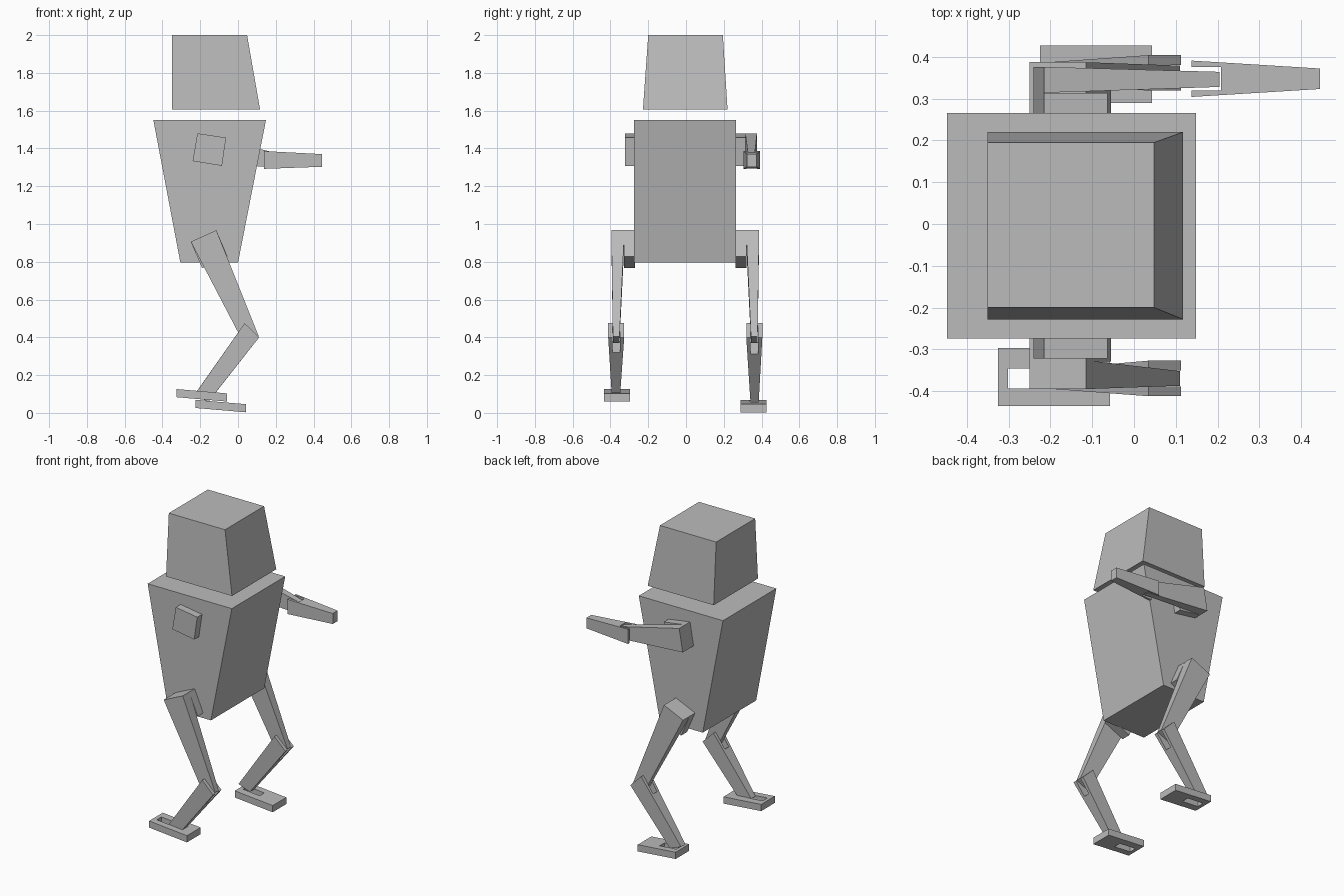
import bpy, bmesh

if "Cube" in bpy.data.objects:
    bpy.data.objects.remove(bpy.data.objects["Cube"])

MID = -0.004  # y of the symmetry plane

grey = bpy.data.materials.new("plain_grey")
grey.diffuse_color = (0.5, 0.5, 0.5, 1)
grey.use_nodes = True
grey.node_tree.nodes["Principled BSDF"].inputs["Base Color"].default_value = grey.diffuse_color


def make(name, verts, faces):
    """Closed flat-shaded mesh with outward normals."""
    me = bpy.data.meshes.new(name)
    me.from_pydata(verts, [], faces)
    bm = bmesh.new()
    bm.from_mesh(me)
    bmesh.ops.recalc_face_normals(bm, faces=bm.faces)
    bm.to_mesh(me)
    bm.free()
    me.materials.append(grey)
    ob = bpy.data.objects.new(name, me)
    bpy.context.collection.objects.link(ob)
    return ob


def lerp(a, b, t):
    return [a[i] + (b[i] - a[i]) * t for i in range(2)]


def slab(name, top, bottom, rings):
    """Limb lying between two xz lines. rings hold (t along limb, y) outlines;
    a second ring cuts a hole through it."""
    verts, faces, starts = [], [], []
    for ring in rings:
        n, s = len(ring), len(verts)
        starts.append(s)
        for line in (top, bottom):
            for t, y in ring:
                x, z = lerp(line[0], line[1], t)
                verts.append((x, y, z))
        faces += [(s + i, s + (i + 1) % n, s + n + (i + 1) % n, s + n + i) for i in range(n)]
    n = len(rings[0])
    if len(rings) == 1:
        faces += [tuple(range(n)), tuple(range(n, 2 * n))]
    else:
        a, b = starts
        for o in (0, n):
            faces += [(a + o + i, a + o + (i + 1) % n, b + o + (i + 1) % n, b + o + i)
                      for i in range(n)]
    return make(name, verts, faces)


def taper(y0, y1, y2, y3):
    """Outline from width y0..y1 at the start to y2..y3 at the end."""
    return [(0, y0), (0, y1), (1, y3), (1, y2)]


def fork(y0, y1, s0, s1, depth, y2, y3):
    """Tapered outline with an open slot s0..s1 cut in at the start."""
    return [(0, y0), (0, s0), (depth, s0), (depth, s1), (0, s1), (0, y1), (1, y3), (1, y2)]


def block(name, low, high):
    """Tapered box; low and high are (x0, x1, y0, y1, z)."""
    v = [(x, y, r[4]) for r in (low, high)
         for x, y in ((r[0], r[2]), (r[1], r[2]), (r[1], r[3]), (r[0], r[3]))]
    f = [(0, 1, 2, 3), (4, 5, 6, 7)] + [(i, (i + 1) % 4, 4 + (i + 1) % 4, 4 + i) for i in range(4)]
    return make(name, v, f)


def side(outline, s):
    return [(t, MID + s * y) for t, y in outline]


# Head and torso
block("head", (-0.35, 0.117, -0.228, 0.22, 1.605), (-0.35, 0.048, -0.2, 0.195, 2.0))
block("torso", (-0.305, 0.0, -0.274, 0.266, 0.795), (-0.448, 0.148, -0.274, 0.266, 1.55))

for s, label in ((-1, "right"), (1, "left")):
    # Shoulder stub
    slab(label + "_shoulder", [(-0.215, 1.48), (-0.063, 1.457)], [(-0.24, 1.333), (-0.085, 1.308)],
         [side(taper(0.265, 0.318, 0.265, 0.318), s)])
    # Hip stub and thigh
    slab(label + "_hip", [(-0.115, 0.967), (-0.055, 0.828)], [(-0.25, 0.906), (-0.19, 0.766)],
         [side(taper(0.265, 0.325, 0.265, 0.325), s)])
    slab(label + "_thigh", [(-0.115, 0.967), (0.11, 0.405)], [(-0.25, 0.906), (0.03, 0.37)],
         [side(taper(0.322, 0.391, 0.348, 0.383), s)])
    # Forked shin
    ends = ((-0.218, 0.113), (-0.13, 0.093)) if s < 0 else ((-0.235, 0.09), (-0.155, 0.06))
    slab(label + "_shin", [(0.035, 0.475), ends[0]], [(0.112, 0.4), ends[1]],
         [side(fork(0.323, 0.408, 0.346, 0.385, 0.26, 0.345, 0.389), s)])
    # Foot with ankle hole
    dx, dz = (0, 0) if s < 0 else (0.1, -0.057)
    foot = [[(-0.325 + dx, 0.126 + dz), (-0.057 + dx, 0.103 + dz)],
            [(-0.325 + dx, 0.083 + dz), (-0.057 + dx, 0.06 + dz)]]
    slab(label + "_foot", *foot,
         [side(taper(0.293, 0.431, 0.293, 0.431), s),
          side([(0.09, 0.342), (0.09, 0.389), (0.53, 0.389), (0.53, 0.342)], s)])

# Single arm
slab("left_upper_arm", [(-0.215, 1.48), (0.205, 1.375)], [(-0.24, 1.333), (0.2, 1.298)],
     [taper(0.314, 0.376, 0.328, 0.364)])
slab("left_forearm", [(0.137, 1.386), (0.445, 1.37)], [(0.137, 1.292), (0.445, 1.303)],
     [fork(0.304, 0.391, 0.32, 0.376, 0.23, 0.323, 0.372)])
